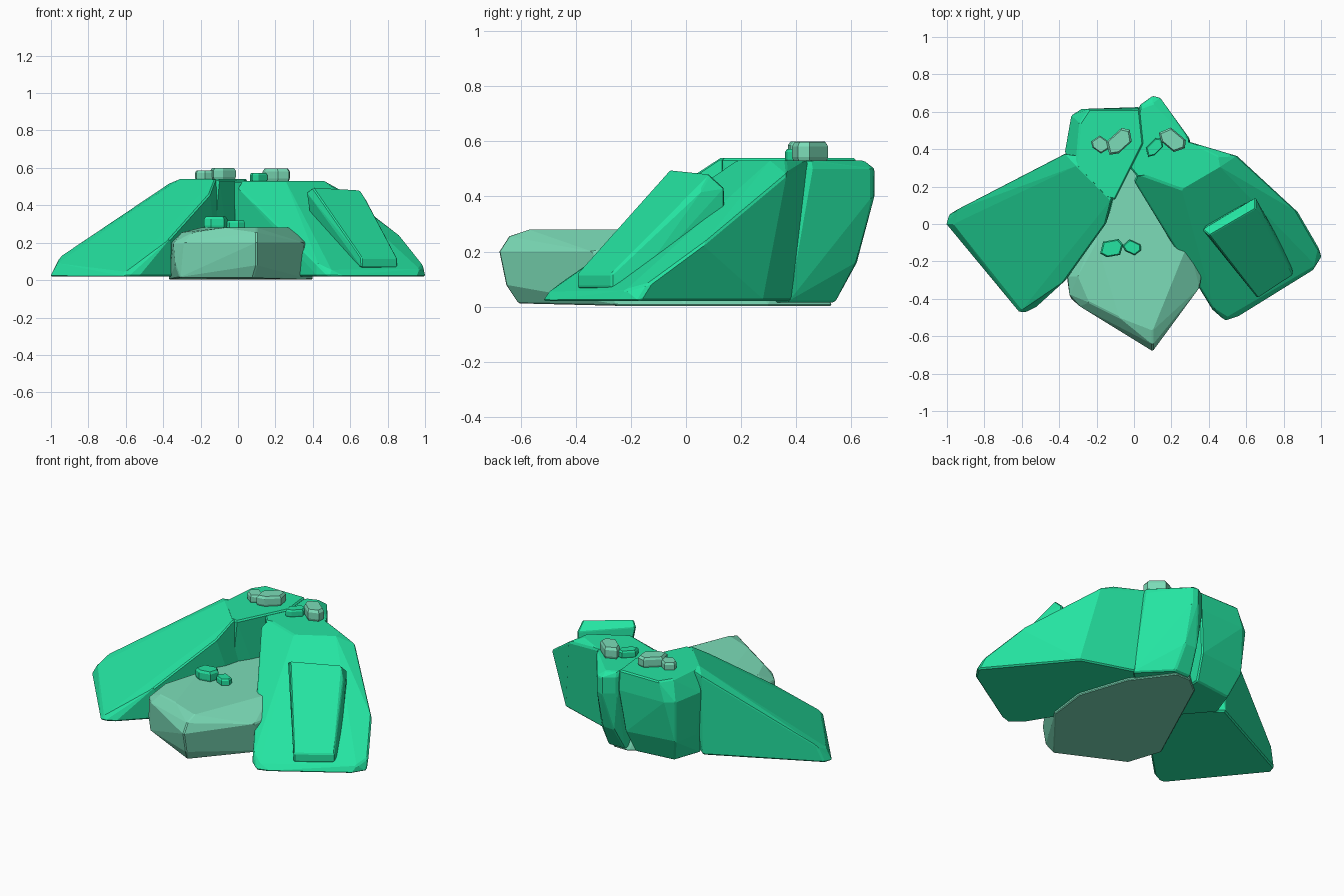
import bpy, bmesh, math
from mathutils import Vector, Matrix


def material(name, rgb):
    m = bpy.data.materials.new(name)
    m.diffuse_color = (*rgb, 1)
    return m


GREEN = material("emerald stone", (0.018, 0.78, 0.36))
PALE = material("pale sage stone", (0.2, 0.72, 0.48))


def rock(name, pts, mat, bevel=0.008):
    """Faceted boulder: convex hull of a few corner points with chipped edges."""
    bm = bmesh.new()
    for p in pts:
        bm.verts.new(p)
    bmesh.ops.convex_hull(bm, input=bm.verts[:])
    loose = [v for v in bm.verts if not v.link_faces]
    bmesh.ops.delete(bm, geom=loose, context='VERTS')
    bmesh.ops.dissolve_limit(bm, angle_limit=math.radians(5),
                             verts=bm.verts[:], edges=bm.edges[:])
    bmesh.ops.recalc_face_normals(bm, faces=bm.faces[:])
    me = bpy.data.meshes.new(name)
    bm.to_mesh(me)
    bm.free()
    me.materials.append(mat)
    ob = bpy.data.objects.new(name, me)
    bpy.context.collection.objects.link(ob)
    if bevel:
        b = ob.modifiers.new("chipped_edges", 'BEVEL')
        b.width = bevel
        b.segments = 1
        b.limit_method = 'ANGLE'
        b.angle_limit = math.radians(35)
    return ob


def at(z, *xy):
    return [(x, y, z) for x, y in xy]


# left wing: plateau corner sloping down to the front left
rock("left_wing",
     at(0.02, (-1.005, 0), (-.99, .05), (-.61, -.475), (-.58, -.475), (-.53, -.45), (-.36, -.28),
        (-.1, .15), (-.37, .36))
     + at(0.54, (-.31, .31), (-.12, .12), (-.1, .2), (-.26, .36))
     + [(-.37, .375, .515), (-.95, .075, .125), (-.965, .0, .09), (-.6, -.46, .045),
        (-.365, -.3, .22), (-.15, .0, .46)], GREEN)

# back left block, tapering toward its base
rock("back_left_block",
     at(0.015, (-.33, .33), (-.27, .5), (-.02, .53), (-.03, .3), (-.15, .12))
     + at(0.54, (-.31, .31), (-.29, .54), (-.24, .615), (.03, .615), (.05, .43),
          (-.04, .3), (-.1, .13), (-.15, .14))
     + at(0.42, (-.37, .38), (-.335, .58), (-.28, .615), (.03, .625))
     + at(0.16, (-.35, .4), (-.32, .56), (0, .6)), GREEN)

# right wing
rock("right_wing",
     at(0.02, (1.005, -.17), (.955, -.25), (.555, -.5), (.49, -.52), (.42, -.46), (.22, .14),
        (0, .23), (.63, .28), (.32, .38))
     + at(0.53, (.255, .185), (.46, .305), (.45, .36), (.28, .445), (.02, .27), (.1, .42))
     + [(.0, .23, .5), (.19, .175, .5), (.55, .365, .48), (.88, .06, .225), (.99, -.13, .085),
        (.97, -.22, .06), (.5, -.495, .055), (.42, -.45, .09)], GREEN)

# back right block
rock("back_right_block",
     at(0.015, (.04, .54), (.15, .54), (.32, .37), (.2, .25), (0, .3))
     + at(0.53, (.03, .62), (.1, .645), (.29, .455), (.3, .28), (.02, .25), (-.03, .31), (.01, .42))
     + at(0.5, (.03, .635), (.1, .685), (.14, .675), (.295, .46))
     + at(0.4, (.03, .635), (.1, .685), (.14, .675), (.295, .46))
     + at(0.16, (.06, .62), (.14, .615), (.3, .41)), GREEN)

# slab leaning on the right wing
rock("right_slab",
     [(.40, -.06, .495), (.65, .085, .48), (.69, .05, .42), (.85, -.27, .12), (.66, -.395, .12),
      (.85, -.27, .07), (.66, -.395, .07), (.365, -.03, .47), (.65, .14, .43), (.65, .14, .34),
      (.39, .0, .3), (.84, -.2, .05), (.63, -.3, .05)], GREEN, 0.006)

# pale boulder in the cleft, running to the back
rock("centre_boulder",
     at(0.003, (.37, -.25), (.4, 0), (.3, .3), (.13, .53), (.03, .53), (-.07, .45), (-.37, -.2))
     + at(0.012, (-.31, -.42), (.08, -.61))
     + at(0.28, (-.04, .4), (.1, .4), (.27, .1), (.29, -.1), (.1, -.57), (-.08, -.5),
          (-.17, -.3), (-.2, -.1))
     + at(0.255, (.1, -.645), (-.3, -.28), (-.24, -.42))
     + at(0.2, (.1, -.68), (.2, -.54), (.35, -.34), (.37, -.22), (-.355, -.28), (-.345, -.38),
          (-.29, -.44))
     + at(0.08, (.1, -.655), (-.355, -.3), (-.335, -.4)), PALE, 0.006)


def pebble(name, x, y, z0, z1, length, width, turn, mat):
    """Small chipped stone with a six-sided plan."""
    plan = [(-.5, -.2), (-.3, .5), (.35, .5), (.5, .1), (.3, -.5), (-.25, -.5)]
    rot = Matrix.Rotation(math.radians(turn), 3, 'Z')
    pts = []
    for k, s in ((0, .88), (.3, 1), (.8, 1), (1, .85)):
        for u, v in plan:
            p = rot @ Vector((u * length * s, v * width * s, 0))
            pts.append((x + p.x, y + p.y, z0 + (z1 - z0) * k))
    rock(name, pts, mat, 0)


# pebbles on the plateau and boulder
pebble("plateau_pebble_1", -.18, .425, .53, .585, .10, .075, -35, PALE)
pebble("plateau_pebble_2", -.08, .44, .53, .60, .17, .09, 42, PALE)
pebble("plateau_pebble_3", .205, .45, .52, .597, .16, .09, -40, PALE)
pebble("plateau_pebble_4", .11, .41, .52, .572, .12, .06, 45, GREEN)
pebble("boulder_pebble_1", -.12, -.13, .27, .34, .13, .085, 10, GREEN)
pebble("boulder_pebble_2", -.01, -.125, .27, .318, .10, .065, -25, GREEN)
